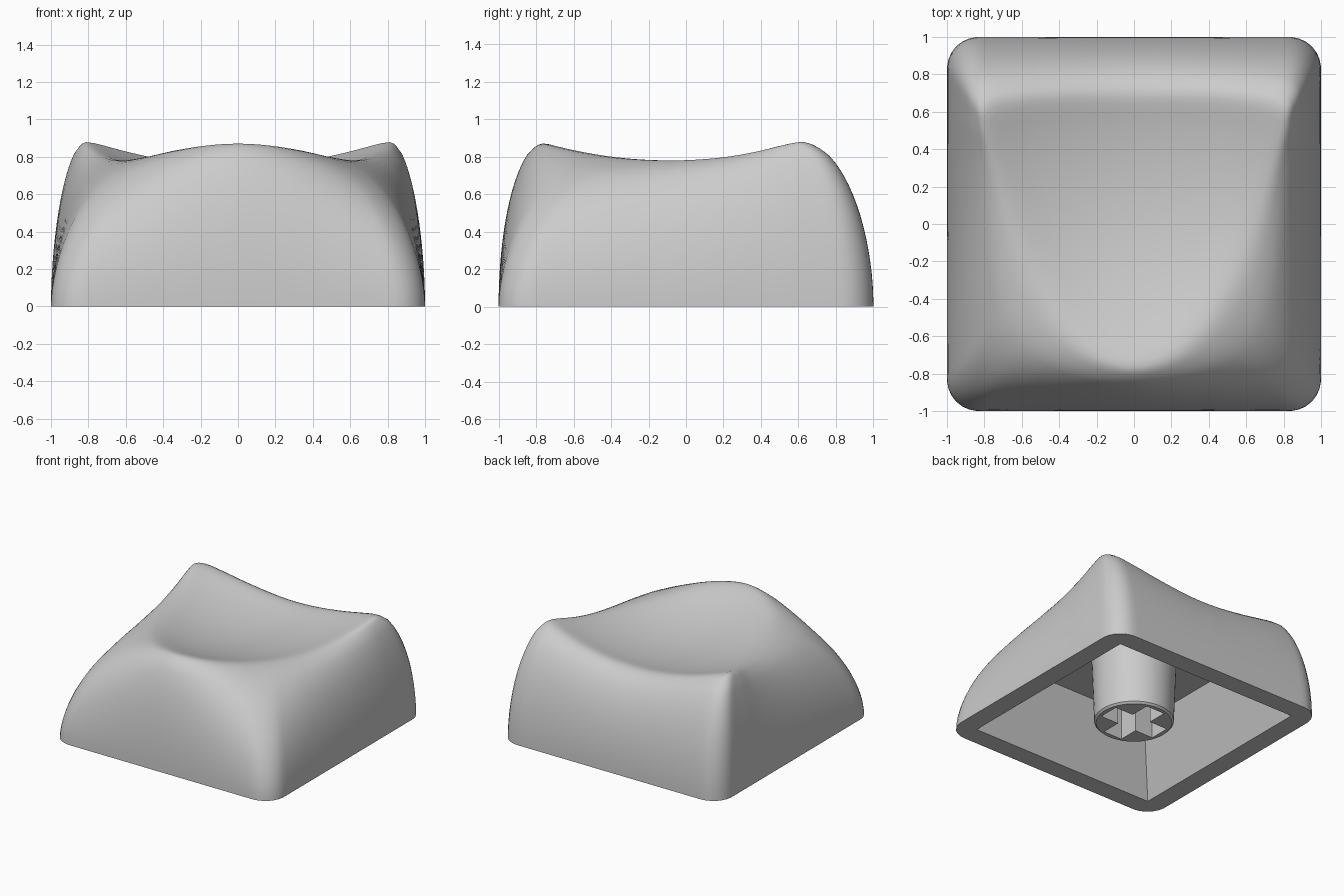
import bpy, bmesh
from math import sin, cos, pi, radians
from mathutils import Vector

if "Cube" in bpy.data.objects:
    bpy.data.objects.remove(bpy.data.objects["Cube"])

grey = bpy.data.materials.new("plain_grey")
grey.use_nodes = True
colour = (0.6, 0.6, 0.6, 1)
grey.diffuse_color = colour
grey.node_tree.nodes["Principled BSDF"].inputs["Base Color"].default_value = colour

RADIUS = 0.17          # corner radius of the footprint
CORE = 1 - RADIUS      # half size of the square of corner centres
ARC = RADIUS * pi / 2
HALF = 4 * CORE + 2 * ARC   # half the footprint's perimeter


def shade(obj, angle):
    bpy.ops.object.select_all(action="DESELECT")
    obj.select_set(True)
    bpy.context.view_layer.objects.active = obj
    bpy.ops.object.shade_smooth_by_angle(angle=radians(angle))


def make_object(name, bm):
    bmesh.ops.recalc_face_normals(bm, faces=bm.faces)
    mesh = bpy.data.meshes.new(name)
    bm.to_mesh(mesh)
    bm.free()
    mesh.materials.append(grey)
    obj = bpy.data.objects.new(name, mesh)
    bpy.context.collection.objects.link(obj)
    return obj


def skin(bm, rings):
    """Join successive closed rings of points with quads."""
    rows = [[bm.verts.new(p) for p in ring] for ring in rings]
    for low, high in zip(rows, rows[1:]):
        for i in range(len(low)):
            j = (i + 1) % len(low)
            bm.faces.new((low[i], low[j], high[j], high[i]))
    return rows


def catmull(a, b, c, d, t):
    return 0.5 * (2 * b + (c - a) * t + (2 * a - 5 * b + 4 * c - d) * t * t
                  + (3 * b - a - 3 * c + d) * t ** 3)


def foot_point(d):
    """Point of the rounded square at distance d from the front centre."""
    if d > HALF:
        return foot_point(2 * HALF - d) * Vector((-1, 1, 1))
    if d > HALF / 2:
        return foot_point(HALF - d) * Vector((1, -1, 1))
    if d < CORE:
        return Vector((d, -1, 0))
    if d < CORE + ARC:
        a = (d - CORE) / RADIUS
        return Vector((CORE + RADIUS * sin(a), -CORE - RADIUS * cos(a), 0))
    return Vector((1, d - 2 * CORE - ARC, 0))


def dish_point(x, y):
    """Round scoop in the top."""
    return Vector((x, y, 0.685 + 0.24 * (x * x + (y - 0.15) ** 2)))


def wall_point(b, r, t):
    """Bulging wall profile, a little leaner at the front corners."""
    e = 1 + 0.08 * abs(b.x) + (0.15 * (b.x * b.y) ** 4 if b.y < 0 else 0)
    f = 1 - max(0, cos(t * pi / 2)) ** e
    p = b.lerp(r, f)
    p.z = r.z * sin(t * pi / 2) ** e
    return p


# Plan of the rim, right half, evenly matched to the footprint
half = [(0, -.75), (.17, -.705), (.33, -.58), (.465, -.39), (.57, -.18), (.64, .01),
        (.695, .19), (.75, .36), (.8, .51), (.795, .61), (.64, .655), (.34, .68), (0, .68)]
knots = [Vector(p) for p in half + [(-x, y) for x, y in half[-2:0:-1]]]
STEPS = 8
total = len(knots) * STEPS
foot = [foot_point(2 * HALF * i / total) for i in range(total)]
rim = []
for i in range(len(knots)):
    k = [knots[(i + n) % len(knots)] for n in (-1, 0, 1, 2)]
    rim += [dish_point(*catmull(*k, s / STEPS)) for s in range(STEPS)]


def square(size, z):
    """Sharp square loop with one point for each footprint point."""
    return [Vector([max(-1, min(1, c / CORE)) * size for c in p.xy] + [z]) for p in foot]


# Cap shell: hollow, walls, rim and scooped top
WALL, DISH = 20, 16
rings = [square(0.63, 0.53), square(0.84, 0)]
rings += [[wall_point(b, r, n / WALL) for b, r in zip(foot, rim)] for n in range(WALL + 1)]
for n in range(1, DISH):
    s = 1 - n / DISH
    rings.append([dish_point(r.x * s, 0.15 + (r.y - 0.15) * s) for r in rim])

bm = bmesh.new()
rows = skin(bm, rings)
tip = bm.verts.new(dish_point(0, 0.15))
last = rows[-1]
for i in range(total):
    bm.faces.new((last[i], last[(i + 1) % total], tip))
crest = [v for row in rows[WALL - 2:WALL + 6] for v in row]
for n in range(6):
    bmesh.ops.smooth_vert(bm, verts=crest, factor=0.5,
                          use_axis_x=True, use_axis_y=True, use_axis_z=True)
bmesh.ops.remove_doubles(bm, verts=[v for row in rows[:2] for v in row], dist=1e-5)
bmesh.ops.holes_fill(bm, edges=[e for e in bm.edges if e.is_boundary], sides=0)
shade(make_object("cap_shell", bm), 50)

# Stem: tapered post with a small chamfer at its foot
SIDES = 48
bm = bmesh.new()
rows = skin(bm, [[(r * cos(2 * pi * i / SIDES), r * sin(2 * pi * i / SIDES), z)
                  for i in range(SIDES)]
                 for r, z in ((.285, 0), (.3, .015), (.32, .55))])
bm.faces.new(rows[0])
bm.faces.new(rows[-1])
stem = make_object("stem", bm)

# Cross-shaped socket cut up into the stem
bm = bmesh.new()
arm, slot = 0.25, 0.085
outline = []
for q in range(4):
    for x, y in ((arm, -slot), (arm, slot), (slot, slot)):
        for n in range(q):
            x, y = -y, x
        outline.append((x, y))
rows = skin(bm, [[(x, y, z) for x, y in outline] for z in (-.1, .42)])
bm.faces.new(rows[0])
bm.faces.new(rows[1])
cutter = make_object("socket_cutter", bm)
cutter.hide_render = True
cut = stem.modifiers.new("socket", "BOOLEAN")
cut.operation = "DIFFERENCE"
cut.solver = "EXACT"
cut.object = cutter
bpy.context.view_layer.objects.active = stem
bpy.ops.object.modifier_apply(modifier="socket")
bpy.data.objects.remove(cutter)
shade(stem, 30)
